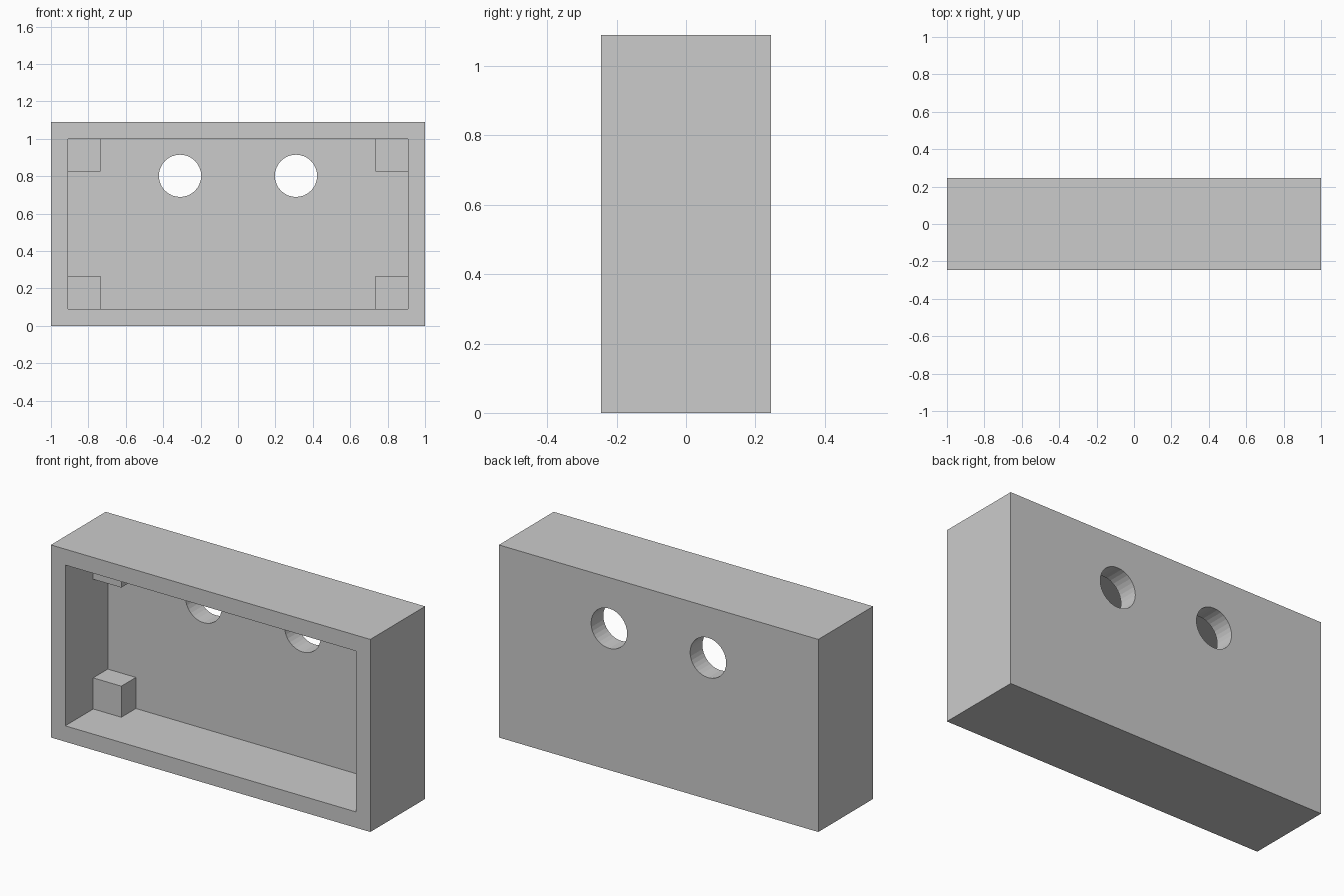
import bpy
import math

if "Cube" in bpy.data.objects:
    bpy.data.objects.remove(bpy.data.objects["Cube"])

W, H, D = 2.0, 1.09, 0.49      # outer size
RIM = 0.09                     # side wall thickness
FLOOR_Y = 0.135                # inner face of the back panel
POST, POST_Y = 0.176, 0.005    # corner post width and front face


def box(name, x0, x1, y0, y1, z0, z1):
    bpy.ops.mesh.primitive_cube_add(
        size=1, location=((x0 + x1) / 2, (y0 + y1) / 2, (z0 + z1) / 2))
    ob = bpy.context.object
    ob.name = name
    ob.scale = (x1 - x0, y1 - y0, z1 - z0)
    bpy.ops.object.transform_apply(location=False, rotation=False, scale=True)
    return ob


def cut(target, cutter):
    mod = target.modifiers.new("cut_" + cutter.name, 'BOOLEAN')
    mod.operation = 'DIFFERENCE'
    mod.solver = 'EXACT'
    mod.object = cutter
    bpy.context.view_layer.objects.active = target
    bpy.ops.object.modifier_apply(modifier=mod.name)
    bpy.data.objects.remove(cutter, do_unlink=True)


# Open-fronted case
case = box("case", -W / 2, W / 2, -D / 2, D / 2, 0, H)
cut(case, box("cavity", -W / 2 + RIM, W / 2 - RIM, -D, FLOOR_Y, RIM, H - RIM))

# Two round holes through the back panel
for side in (-1, 1):
    bpy.ops.mesh.primitive_cylinder_add(
        vertices=32, radius=0.113, depth=0.4,
        location=(side * 0.31, 0.25, 0.802), rotation=(math.pi / 2, 0, 0))
    bpy.context.object.name = "hole"
    cut(case, bpy.context.object)

# Square posts in the four inner corners
for sx, xname in ((-1, "left"), (1, "right")):
    xa, xb = sorted((sx * (W / 2 - RIM), sx * (W / 2 - RIM - POST)))
    for z0, zname in ((RIM, "lower"), (H - RIM - POST, "upper")):
        box(f"corner_post_{zname}_{xname}", xa, xb, POST_Y, FLOOR_Y, z0, z0 + POST)
